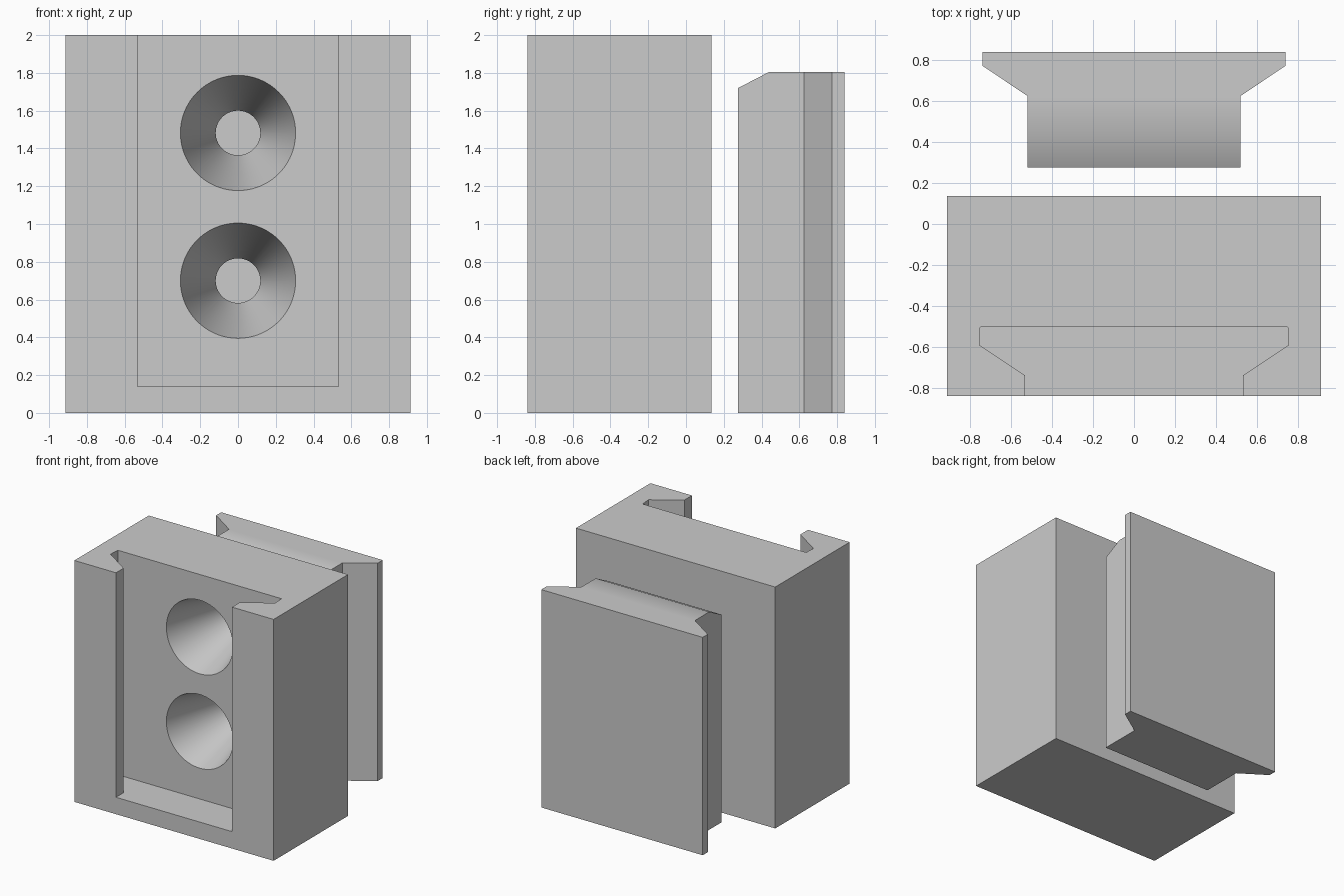
import bpy
import bmesh
import math

if "Cube" in bpy.data.objects:
    bpy.data.objects.remove(bpy.data.objects["Cube"])

grey = bpy.data.materials.new("plain grey")
grey.diffuse_color = (0.6, 0.6, 0.6, 1)
grey.use_nodes = True
grey.node_tree.nodes["Principled BSDF"].inputs["Base Color"].default_value = grey.diffuse_color


def extrude(name, half, z0, z1):
    """Mirror a half outline (x, y) across x = 0 and extrude it upwards."""
    outline = half + [(-x, y) for x, y in reversed(half)]
    bm = bmesh.new()
    face = bm.faces.new([bm.verts.new((x, y, z0)) for x, y in outline])
    res = bmesh.ops.extrude_face_region(bm, geom=[face])
    for v in res["geom"]:
        if isinstance(v, bmesh.types.BMVert):
            v.co.z = z1
    bmesh.ops.recalc_face_normals(bm, faces=bm.faces)
    mesh = bpy.data.meshes.new(name)
    bm.to_mesh(mesh)
    bm.free()
    ob = bpy.data.objects.new(name, mesh)
    bpy.context.collection.objects.link(ob)
    mesh.materials.append(grey)
    return ob


def cut(target, cutter):
    bpy.context.view_layer.objects.active = target
    mod = target.modifiers.new("cut", "BOOLEAN")
    mod.operation = "DIFFERENCE"
    mod.solver = "EXACT"
    mod.object = cutter
    bpy.ops.object.modifier_apply(modifier=mod.name)
    bpy.data.objects.remove(cutter)


def smooth(ob):
    bpy.ops.object.select_all(action="DESELECT")
    ob.select_set(True)
    bpy.context.view_layer.objects.active = ob
    bpy.ops.object.shade_smooth_by_angle(angle=math.radians(30))


# Wall block with a dovetail slot open at the front and top
block = extrude("wall_block", [(0.913, -0.838), (0.913, 0.136)], 0, 2)
slot = [(0.532, -0.95), (0.532, -0.738), (0.755, -0.59), (0.75, -0.502)]
cut(block, extrude("slot_cutter", slot, 0.14, 2.2))

# Tapered screw holes running from the slot to the back
FRONT, BACK, R1, R2 = -0.502, 0.136, 0.305, 0.118
slope = (R1 - R2) / (BACK - FRONT)
over = 0.03
for z in (0.70, 1.482):
    bpy.ops.mesh.primitive_cone_add(
        vertices=96, radius1=R1 + slope * over, radius2=R2 - slope * over,
        depth=BACK - FRONT + 2 * over,
        location=(0, (FRONT + BACK) / 2, z), rotation=(-math.pi / 2, 0, 0))
    cone = bpy.context.object
    cone.data.materials.append(grey)
    cut(block, cone)
smooth(block)

# Matching dovetail slider with a sloped lead-in on the top front edge
rail = [(0.52, 0.276), (0.52, 0.625), (0.74, 0.772), (0.74, 0.838)]
slider = extrude("dovetail_slider", rail, 0, 1.805)
bm = bmesh.new()
bm.from_mesh(slider.data)
cutp = bmesh.ops.bisect_plane(
    bm, geom=bm.verts[:] + bm.edges[:] + bm.faces[:],
    plane_co=(0, 0.44, 1.805), plane_no=(0, -0.085, 0.164), clear_outer=True)
rim = [e for e in cutp["geom_cut"] if isinstance(e, bmesh.types.BMEdge)]
bmesh.ops.holes_fill(bm, edges=[e for e in bm.edges if e.is_boundary])
bmesh.ops.recalc_face_normals(bm, faces=bm.faces)
bm.to_mesh(slider.data)
bm.free()
smooth(slider)
